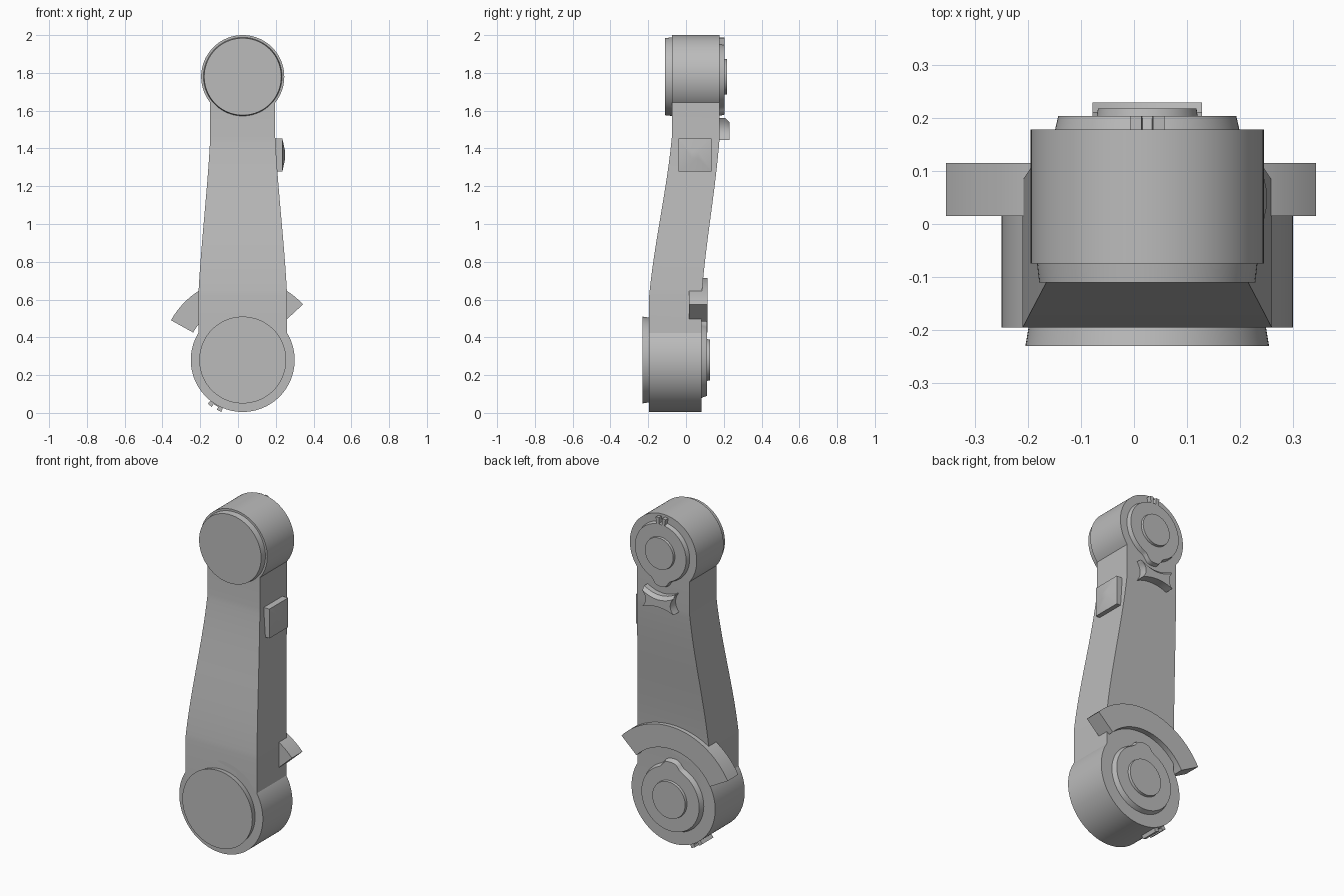
import bpy, bmesh
from math import sin, cos, pi, radians, exp

cube = bpy.data.objects.get("Cube")
if cube:
    bpy.data.objects.remove(cube, do_unlink=True)

grey = bpy.data.materials.new("mid grey")
grey.use_nodes = True
colour = (0.5, 0.5, 0.5, 1)
grey.diffuse_color = colour
grey.node_tree.nodes["Principled BSDF"].inputs["Base Color"].default_value = colour

CX = 0.025
LOW, HIGH = 0.28, 1.78   # joint heights


def loft(name, rings):
    """Skin a list of equal-length point rings and cap both ends."""
    bm = bmesh.new()
    loops = [[bm.verts.new(p) for p in ring] for ring in rings]
    n = len(loops[0])
    for a, b in zip(loops, loops[1:]):
        for i in range(n):
            j = (i + 1) % n
            bm.faces.new((a[i], a[j], b[j], b[i]))
    bm.faces.new(loops[0])
    bm.faces.new(loops[-1])
    bmesh.ops.recalc_face_normals(bm, faces=bm.faces[:])
    mesh = bpy.data.meshes.new(name)
    bm.to_mesh(mesh)
    bm.free()
    mesh.materials.append(grey)
    ob = bpy.data.objects.new(name, mesh)
    bpy.context.collection.objects.link(ob)
    bpy.ops.object.select_all(action='DESELECT')
    ob.select_set(True)
    bpy.context.view_layer.objects.active = ob
    bpy.ops.object.shade_smooth_by_angle(angle=radians(30))
    return ob


def disc(name, z, r0, r1, y0, y1, bump=0, direction=1):
    """Disc along y, tapering from r0 to r1, with an optional rounded lobe."""
    def ring(r, y):
        pts = []
        for i in range(96):
            a = 2 * pi * i / 96
            off = (a - direction * pi / 2 + pi) % (2 * pi) - pi
            rr = r + bump * exp(-(off / 0.27) ** 4)
            pts.append((CX + rr * cos(a), y, z + rr * sin(a)))
        return pts
    return loft(name, [ring(r0, y0), ring(r1, y1)])


def sector(name, z, r0, r1, a0, a1, y0, y1, steps=2):
    """Block following an arc around a joint axis."""
    angles = [radians(a0 + (a1 - a0) * i / steps) for i in range(steps + 1)]
    return loft(name, [[(CX + r * cos(a), y, z + r * sin(a))
                        for r, y in ((r0, y0), (r1, y0), (r1, y1), (r0, y1))]
                       for a in angles])


# Tapering, offset arm between the joints
def arm_section(z):
    t = min(max((z - 0.62) / 0.84, 0), 1)
    s = 0.65 * t + 0.35 * t * t * (3 - 2 * t)
    half = 0.235 - 0.063 * s
    front, back = -0.195 + 0.12 * s, 0.083 + 0.095 * s
    return [(CX - half, front, z), (CX + half, front, z),
            (CX + half, back, z), (CX - half, back, z)]


heights = [LOW] + [0.62 + 0.84 * i / 24 for i in range(25)] + [HIGH]
loft("arm", [arm_section(z) for z in heights])

# Lower joint
disc("lower_joint", LOW, 0.275, 0.275, -0.195, 0.083)
disc("lower_front_cap", LOW, 0.23, 0.224, -0.23, -0.195).data.update()
disc("lower_back_boss", LOW, 0.2, 0.19, 0.083, 0.112, 0.03, 1)
disc("lower_back_hub", LOW, 0.11, 0.108, 0.112, 0.127)
sector("lower_stop_arc", LOW, 0.3, 0.434, 42.7, 151, 0.015, 0.115, 40)
for side, angle in (("left", 245), ("right", 234)):
    sector(side + "_stop_key", LOW, 0.26, 0.297, angle - 2.5, angle + 2.5, -0.03, 0.075)
sector("stop_key_base", LOW, 0.26, 0.28, 232, 247, -0.03, 0.075, 6)

# Upper joint
disc("upper_joint", HIGH, 0.22, 0.22, -0.075, 0.178)
disc("upper_front_cap", HIGH, 0.204, 0.208, -0.11, -0.075)
disc("upper_back_boss", HIGH, 0.174, 0.168, 0.178, 0.204, 0.033, -1)
disc("upper_back_hub", HIGH, 0.095, 0.093, 0.204, 0.218)
for side, angle in (("left", 84), ("right", 96)):
    sector(side + "_index_key", HIGH, 0.15, 0.207, angle - 3, angle + 3, 0.178, 0.204)


# Concave-edged stop tab below the upper joint
def tab_ring(y, top):
    corners = [(-0.103, 1.445), (0.103, 1.445), (0.103, top), (-0.103, top)]
    depths = [(0, 0.022), (-0.022, 0), (0, -0.03), (0.022, 0)]
    pts = []
    for i in range(4):
        (x0, z0), (x1, z1), (dx, dz) = corners[i], corners[(i + 1) % 4], depths[i]
        for k in range(8):
            t = k / 8
            w = 4 * t * (1 - t)
            pts.append((CX + x0 + (x1 - x0) * t + dx * w, y, z0 + (z1 - z0) * t + dz * w))
    return pts


loft("stop_tab", [tab_ring(0.17, 1.56), tab_ring(0.21, 1.56), tab_ring(0.229, 1.54)])


# Side pad with a shallow pointed face
def pad_ring(x, f):
    return [(x, 0.048 + sy * 0.088 * f, 1.365 + sz * 0.087 * f)
            for sy, sz in ((-1, -1), (1, -1), (1, 1), (-1, 1))]


loft("side_pad", [pad_ring(0.18, 1), pad_ring(0.235, 1), pad_ring(0.25, 0.2)])
